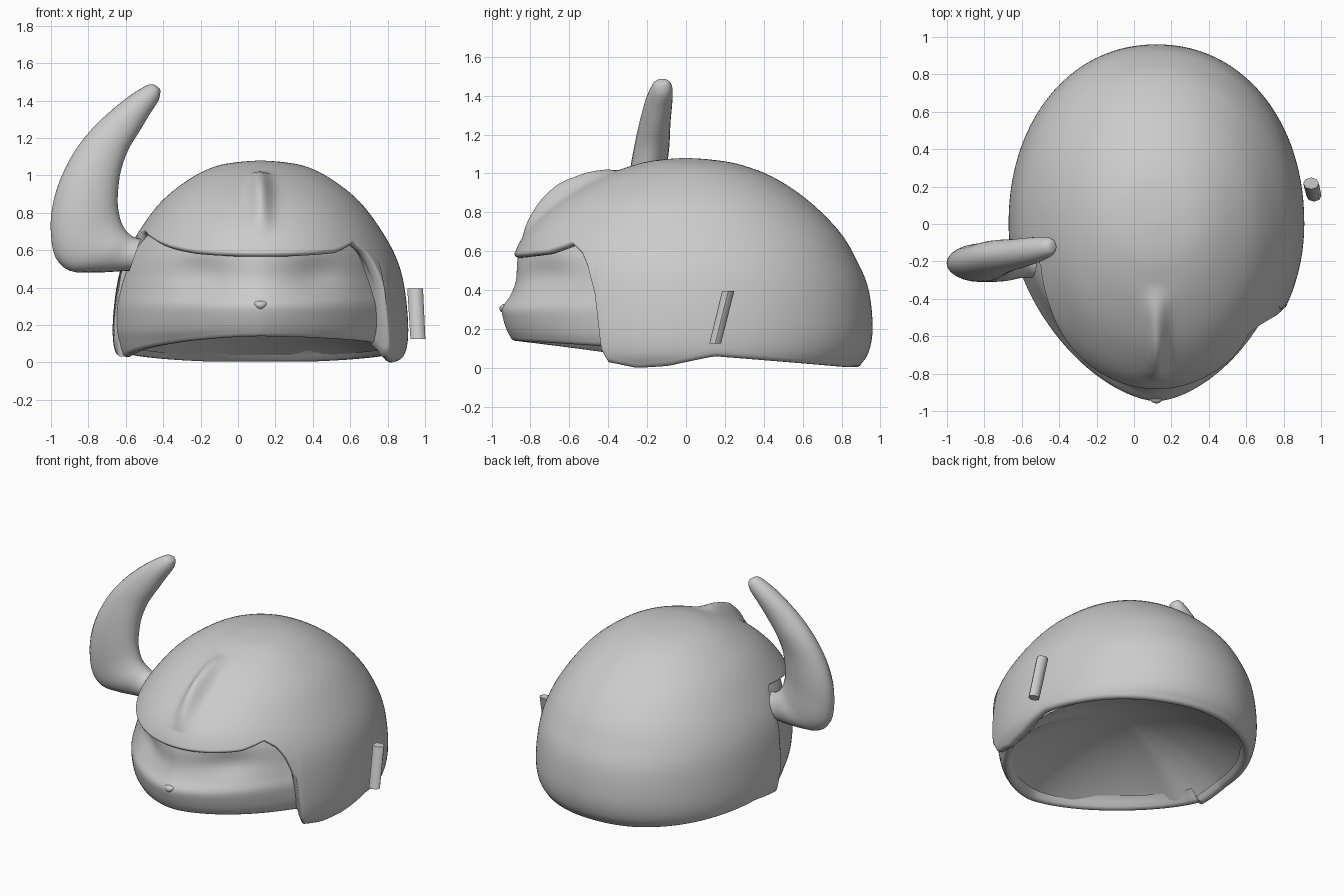
import bpy, bmesh, math
from mathutils import Vector

if "Cube" in bpy.data.objects:
    bpy.data.objects.remove(bpy.data.objects["Cube"])

CX = 0.12  # the head's centre line

grey = bpy.data.materials.new("plain_grey")
grey.use_nodes = True
grey.diffuse_color = (0.6, 0.6, 0.6, 1)
grey.node_tree.nodes["Principled BSDF"].inputs["Base Color"].default_value = (0.6, 0.6, 0.6, 1)


def finish(name, bm, angle=60):
    """Turn a bmesh into a named, smooth shaded object."""
    me = bpy.data.meshes.new(name)
    bm.to_mesh(me)
    bm.free()
    ob = bpy.data.objects.new(name, me)
    bpy.context.collection.objects.link(ob)
    me.materials.append(grey)
    bpy.ops.object.select_all(action='DESELECT')
    ob.select_set(True)
    bpy.context.view_layer.objects.active = ob
    bpy.ops.object.shade_smooth_by_angle(angle=math.radians(angle))


def spline(rows, s):
    """Catmull-Rom through rows, s counted in rows."""
    n = len(rows) - 1
    s = min(max(s, 0), n)
    i = min(int(s), n - 1)
    t = s - i
    a, b, c, d = (rows[min(max(i + k, 0), n)] for k in (-1, 0, 1, 2))
    return [0.5 * (2 * q + (r - p) * t + (2 * p - 5 * q + 4 * r - w) * t * t
                   + (3 * q - p - 3 * r + w) * t ** 3) for p, q, r, w in zip(a, b, c, d)]


def lerp(points, v):
    """Piecewise linear lookup."""
    if v <= points[0][0]:
        return points[0][1]
    for (a, p), (b, q) in zip(points, points[1:]):
        if v <= b:
            return p + (q - p) * (v - a) / (b - a)
    return points[-1][1]


def bump(v, centre, width):
    return math.exp(-((v - centre) / width) ** 2)


def find_level(rows, z):
    lo, hi = 0, len(rows) - 1
    for _ in range(30):
        mid = (lo + hi) / 2
        lo, hi = (mid, hi) if spline(rows, mid)[0] > z else (lo, mid)
    return lo


def ring_point(theta, power, half, front, back):
    """Egg-shaped outline; a low power gives a pointed front."""
    c, s = math.cos(theta), math.sin(theta)
    e = 2 / (2.1 if s > 0 else power)
    x = math.copysign(abs(c) ** e, c) * half
    y = math.copysign(abs(s) ** e, s) * (back if s > 0 else front)
    return x, y


def bridge(bm, p, q):
    for i in range(len(p) - 1):
        bm.faces.new((p[i], p[i + 1], q[i + 1], q[i]))


# Rounded lip that rolls the lower edge inwards: inset, height
LIP = [(.006, -.012), (.02, -.02), (.038, -.02), (.055, -.01), (.07, .015), (.105, .045)]


def shell(name, rows, thetas, power, edge, split, closed, n, shape):
    """Columns run down shared levels to split, then on to an edge that varies around the head."""
    bm = bmesh.new()
    cols = []
    top = find_level(rows, split)
    for th in thetas:
        end = find_level(rows, edge(*ring_point(th, power, 0.77, 0.92, 0.94)) + .02)
        stops = [top * i / n for i in range(n)] + [top + (end - top) * i / n for i in range(n + 1)]
        places = [(s, 0, 0) for s in stops] + [(end, inset, rise) for inset, rise in LIP]
        col = []
        for s, inset, rise in places:
            z, a, f, b = spline(rows, s)
            x, y = ring_point(th, power, *(max(r - inset, 0) for r in (a, f, b)))
            col.append(bm.verts.new(shape(Vector((CX + x, y, z + rise)))))
        cols.append(col)
    for j in range(len(cols) if closed else len(cols) - 1):
        bridge(bm, cols[j], cols[(j + 1) % len(cols)])
    bmesh.ops.remove_doubles(bm, verts=bm.verts, dist=0.0005)
    finish(name, bm, 80)


# Domed cap: height, half width, front reach, back reach
cap_levels = [(1.08, 0, 0, 0), (1.07, .13, .14, .14), (1.045, .25, .26, .28), (.98, .38, .44, .45),
              (.86, .53, .65, .63), (.70, .65, .82, .79), (.55, .73, .895, .88), (.40, .77, .92, .94),
              (.20, .79, .92, .96), (.07, .78, .90, .935), (0, .74, .87, .88)]
back_edge = [(-.27, .0), (-.1, .01), (.15, .06), (.88, .005)]
# Brim in front, cheek flap on the left, cut back under the horn on the right
left_edge = [(-.92, .565), (-.75, .585), (-.63, .63), (-.56, .58), (-.51, .5), (-.465, .35),
             (-.45, .1), (-.42, .03)] + back_edge
right_edge = [(-.92, .565), (-.8, .58), (-.65, .61), (-.45, .655), (-.25, .69), (-.19, .67),
              (-.15, .5), (-.10, .03)] + back_edge[2:]
ridge = [(.67, 0), (.74, .035), (.82, .065), (.90, .078), (.97, .055), (1.0, .03), (1.015, 0)]


def cap_edge(x, y):
    return lerp(left_edge if x > 0 else right_edge, y)


def cap_shape(co):
    """Raised ridge over the brow."""
    if co.y < 0:
        h = lerp(ridge, co.z) * bump(co.x, CX, .055)
        co += Vector((0, -.7 * h, .7 * h))
    return co


shell("cap", cap_levels, [2 * math.pi * i / 200 for i in range(200)], 2.0, cap_edge, .76, True, 22,
      cap_shape)

# Face plate with shallow eye sockets
face_levels = [(.74, .58, .74, .7), (.6, .695, .855, .8), (.45, .75, .875, .85), (.37, .77, .905, .9),
               (.31, .78, .945, .92), (.25, .783, .94, .93), (.17, .78, .91, .93), (.11, .765, .86, .9),
               (.03, .74, .82, .85)]


def face_shape(co):
    co.y += .04 * bump(abs(co.x - CX), .32, .15) * bump(co.z, .48, .09)
    if co.x > CX:
        co.x -= .03 * min((co.x - CX) / .6, 1) ** 2
    return co


def face_edge(x, y):
    return lerp([(-.92, .14), (-.42, .11 if x > 0 else .075), (-.1, .03)], y)


angles = [math.radians(186 + 145 * i / 80) for i in range(81)]
shell("face", face_levels, angles, 1.65, face_edge, .4, False, 15, face_shape)

# Shallow hollow closing the underside
rim = [(-.8, .17), (-.42, .13), (-.2, .05), (.15, .08), (.83, .035)]
bm = bmesh.new()
spokes = []
for k in range(96):
    x, y = ring_point(2 * math.pi * k / 96, 1.75, .70, .81, .84)
    spoke = []
    for i in range(17):
        r = i / 16
        z = lerp(rim, y) * r * r + .36 * (1 - r * r)
        spoke.append(bm.verts.new((CX + x * r, y * r, z)))
    spokes.append(spoke[::-1])
for k in range(96):
    bridge(bm, spokes[k], spokes[(k + 1) % 96])
bmesh.ops.remove_doubles(bm, verts=bm.verts, dist=0.0005)
finish("hollow", bm)

# Small nose, wide above and pointed below
bm = bmesh.new()
bmesh.ops.create_uvsphere(bm, u_segments=16, v_segments=10, radius=1)
for v in bm.verts:
    v.co = Vector((CX + v.co.x * .035 * (1 + .5 * v.co.z), -.925 + v.co.y * .035, .305 + v.co.z * .025))
finish("nose", bm)

# Single horn on the right: outer x, z, inner x, z, centre y, half depth
horn_rings = [(-.58, .49, -.52, .66, -.20, .09), (-.66, .485, -.56, .672, -.20, .09),
              (-.78, .48, -.595, .70, -.205, .1), (-.90, .49, -.62, .74, -.21, .1),
              (-.975, .56, -.635, .79, -.21, .1), (-1.0, .68, -.643, .85, -.21, .1),
              (-.995, .82, -.64, .93, -.205, .1), (-.95, .98, -.625, 1.03, -.195, .095),
              (-.86, 1.15, -.585, 1.14, -.175, .09), (-.74, 1.29, -.53, 1.23, -.16, .08),
              (-.60, 1.41, -.47, 1.33, -.14, .07), (-.50, 1.475, -.425, 1.40, -.125, .055),
              (-.46, 1.487, -.415, 1.45, -.122, .035), (-.437, 1.478, -.42, 1.465, -.12, .01)]
bm = bmesh.new()
SIDES, STEPS = 24, 3
loops = []
for k in range((len(horn_rings) - 1) * STEPS + 1):
    ox, oz, ix, iz, y, depth = spline(horn_rings, k / STEPS)
    mid, arm = Vector(((ox + ix) / 2, y, (oz + iz) / 2)), Vector(((ox - ix) / 2, 0, (oz - iz) / 2))
    turns = [2 * math.pi * i / SIDES for i in range(SIDES)]
    loops.append([bm.verts.new(mid + arm * math.cos(t) + Vector((0, depth * math.sin(t), 0)))
                  for t in turns])
for p, q in zip(loops, loops[1:]):
    bridge(bm, p + p[:1], q + q[:1])
bm.faces.new(loops[-1])
bmesh.ops.recalc_face_normals(bm, faces=bm.faces)
finish("horn", bm)

# Peg on the left side
top, bottom = Vector((.947, .217, .395)), Vector((.962, .15, .125))
bm = bmesh.new()
bmesh.ops.create_cone(bm, cap_ends=True, segments=8, radius1=.04, radius2=.042, depth=1)
for v in bm.verts:
    mid = bottom.lerp(top, v.co.z + .5)
    v.co = mid + Vector((v.co.x, v.co.y * .75, 0))
finish("peg", bm, 50)
